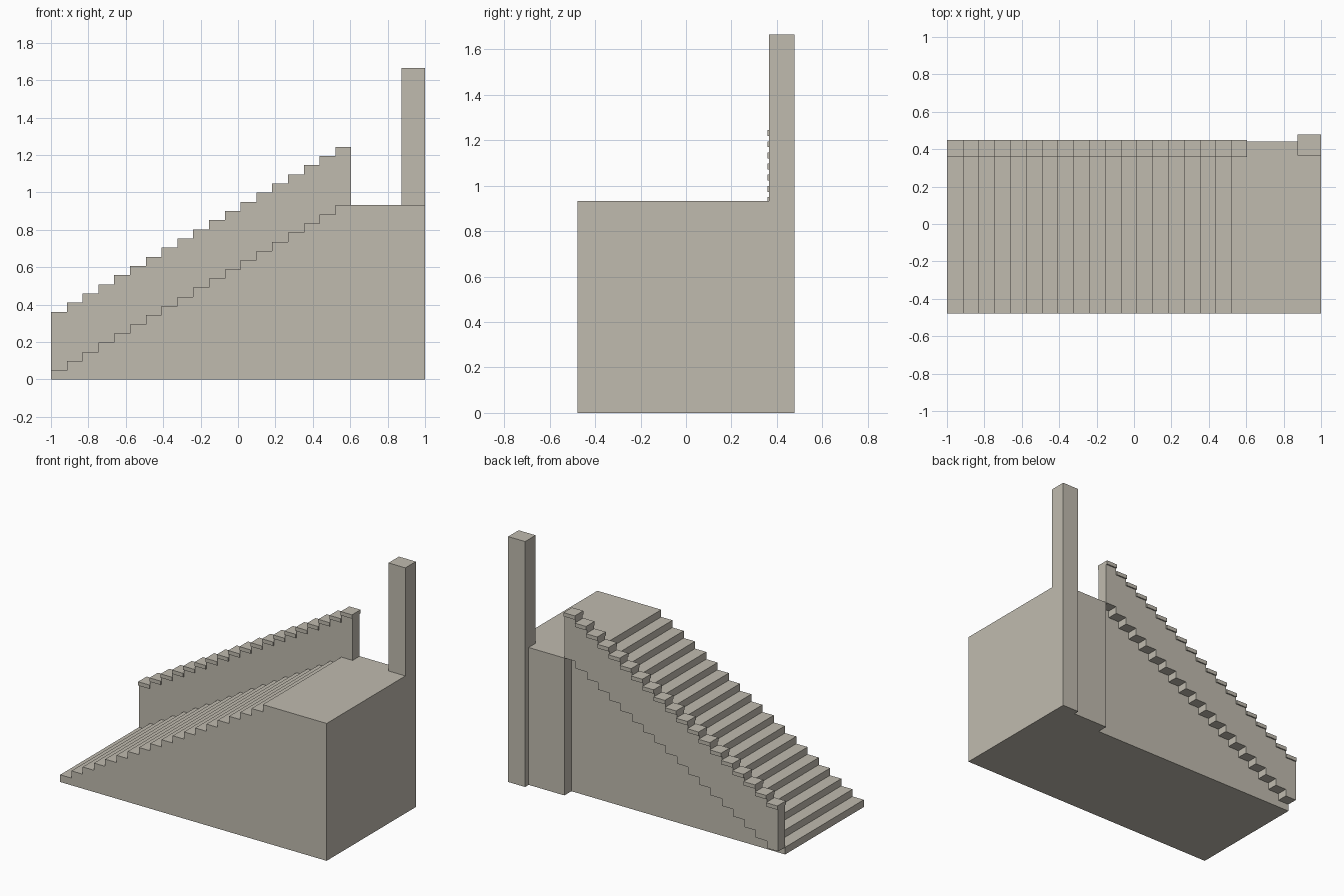
import bpy, bmesh

if "Cube" in bpy.data.objects:
    bpy.data.objects.remove(bpy.data.objects["Cube"])

N = 19                      # treads, the last one level with the landing
X0, X1 = -1.0, 0.605        # stair run
RUN = (X1 - X0) / N
TOP = 0.932
RISE = TOP / N
FRONT, INNER, BACK = -0.478, 0.365, 0.44

stone = bpy.data.materials.new("warm grey stone")
stone.diffuse_color = (0.527, 0.497, 0.429, 1)
stone.use_nodes = True
stone.node_tree.nodes["Principled BSDF"].inputs["Base Color"].default_value = stone.diffuse_color


def prism(name, profile, y0, y1):
    """Extrude an x-z outline from y0 to y1."""
    bm = bmesh.new()
    face = bm.faces.new([bm.verts.new((x, y0, z)) for x, z in profile])
    ext = bmesh.ops.extrude_face_region(bm, geom=[face])
    moved = [v for v in ext["geom"] if isinstance(v, bmesh.types.BMVert)]
    bmesh.ops.translate(bm, verts=moved, vec=(0, y1 - y0, 0))
    bmesh.ops.recalc_face_normals(bm, faces=bm.faces)
    mesh = bpy.data.meshes.new(name)
    bm.to_mesh(mesh)
    bm.free()
    mesh.materials.append(stone)
    ob = bpy.data.objects.new(name, mesh)
    bpy.context.collection.objects.link(ob)
    return ob


def box(name, x0, x1, y0, y1, z0, z1):
    return prism(name, [(x0, z0), (x1, z0), (x1, z1), (x0, z1)], y0, y1)


def steps(z, count=N):
    """Rising stepped line whose first tread is at height z."""
    pts = []
    for i in range(count):
        pts += [(X0 + i * RUN, z + i * RISE), (X0 + (i + 1) * RUN, z + i * RISE)]
    return pts


# Solid stairs and landing; the stair part is narrower at the back
body = prism("stairs_and_landing",
             [(X0, 0)] + steps(RISE, N - 1)
             + [(X1 - RUN, TOP), (1, TOP), (1, 0)], FRONT, BACK)
cutter = box("back_cutter", -1.2, X1, INNER, 0.6, -0.2, 1.2)
cutter.hide_render = True
cutter.hide_viewport = True
cutter.display_type = 'WIRE'
mod = body.modifiers.new("narrow_stairs", 'BOOLEAN')
mod.operation = 'DIFFERENCE'
mod.solver = 'EXACT'
mod.object = cutter

# Side wall hung on the back of the stairs, stepped above and below
prism("side_wall", steps(0.335) + steps(RISE)[::-1], INNER, BACK)

# Coping block on each step of the wall
for i in range(N):
    x, z = X0 + i * RUN, 0.335 + i * RISE
    box(f"wall_cap_{i + 1}", x, x + RUN, 0.358, 0.449, z, z + 0.026)

# Tall corner post standing on the ground
box("corner_post", 0.873, 1.0, 0.366, 0.478, 0, 1.665)
